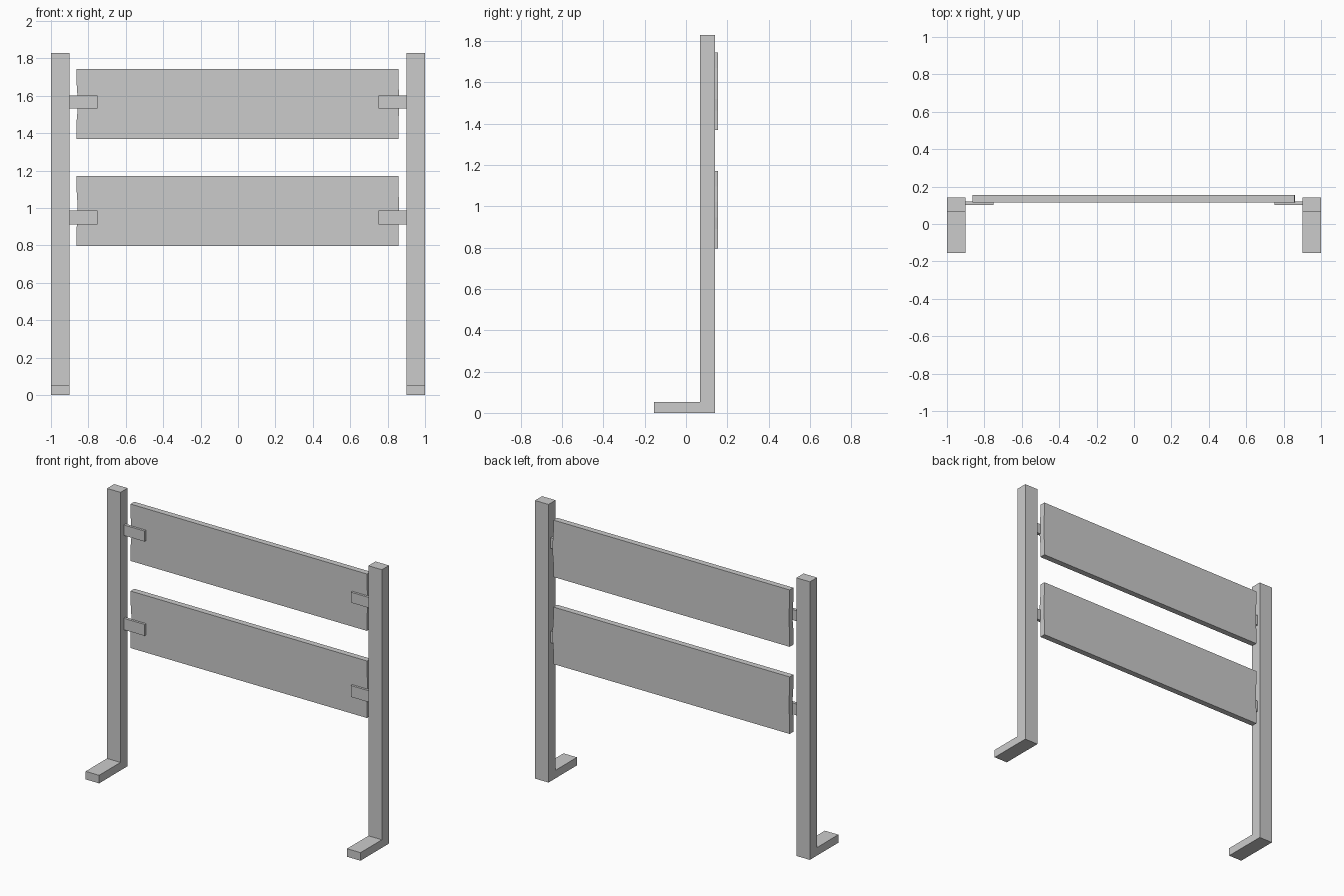
import bpy
from mathutils import Vector

if "Cube" in bpy.data.objects:
    bpy.data.objects.remove(bpy.data.objects["Cube"])


def prism(name, profile, direction, depth):
    """Extrude a closed 3D polygon along a direction."""
    d = Vector(direction) * depth
    n = len(profile)
    verts = [Vector(p) for p in profile] + [Vector(p) + d for p in profile]
    faces = [tuple(range(n)), tuple(reversed(range(n, 2 * n)))]
    faces += [(i, i + n, (i + 1) % n + n, (i + 1) % n) for i in range(n)]
    mesh = bpy.data.meshes.new(name)
    mesh.from_pydata(verts, [], faces)
    import_bm = bmesh.new()
    import_bm.from_mesh(mesh)
    bmesh.ops.recalc_face_normals(import_bm, faces=import_bm.faces)
    import_bm.to_mesh(mesh)
    import_bm.free()
    obj = bpy.data.objects.new(name, mesh)
    bpy.context.collection.objects.link(obj)
    return obj


import bmesh

# L-shaped posts with forward feet
FRONT, BACK, STEM = -0.155, 0.141, 0.067
for side, x in (("left", -1.0), ("right", 0.902)):
    outline = [(FRONT, 0), (BACK, 0), (BACK, 1.829), (STEM, 1.829),
               (STEM, 0.053), (FRONT, 0.053)]
    prism(side + "_post", [(x, y, z) for y, z in outline], (1, 0, 0), 0.098)

# Boards with slightly uneven sawn ends, and a bracket at each end
for level, z0, z1, b0, b1 in (("lower", 0.797, 1.172, 0.913, 0.988),
                              ("upper", 1.370, 1.744, 1.533, 1.602)):
    h = z1 - z0
    ends = [(-0.863, 0), (0.857, 0), (0.857, 0.25), (0.862, 0.4), (0.862, 0.6),
            (0.857, 0.8), (0.857, 1), (-0.863, 1), (-0.863, 0.8),
            (-0.858, 0.6), (-0.858, 0.4), (-0.863, 0.25)]
    prism(level + "_board", [(x, 0.116, z0 + t * h) for x, t in ends],
          (0, 1, 0), 0.039)
    for side, s in (("left", -1), ("right", 1)):
        plate = [(0.75 * s, b0), (0.903 * s, b0), (0.903 * s, b1), (0.75 * s, b1)]
        prism(f"{level}_{side}_bracket", [(x, 0.101, z) for x, z in plate],
              (0, 1, 0), 0.02)
